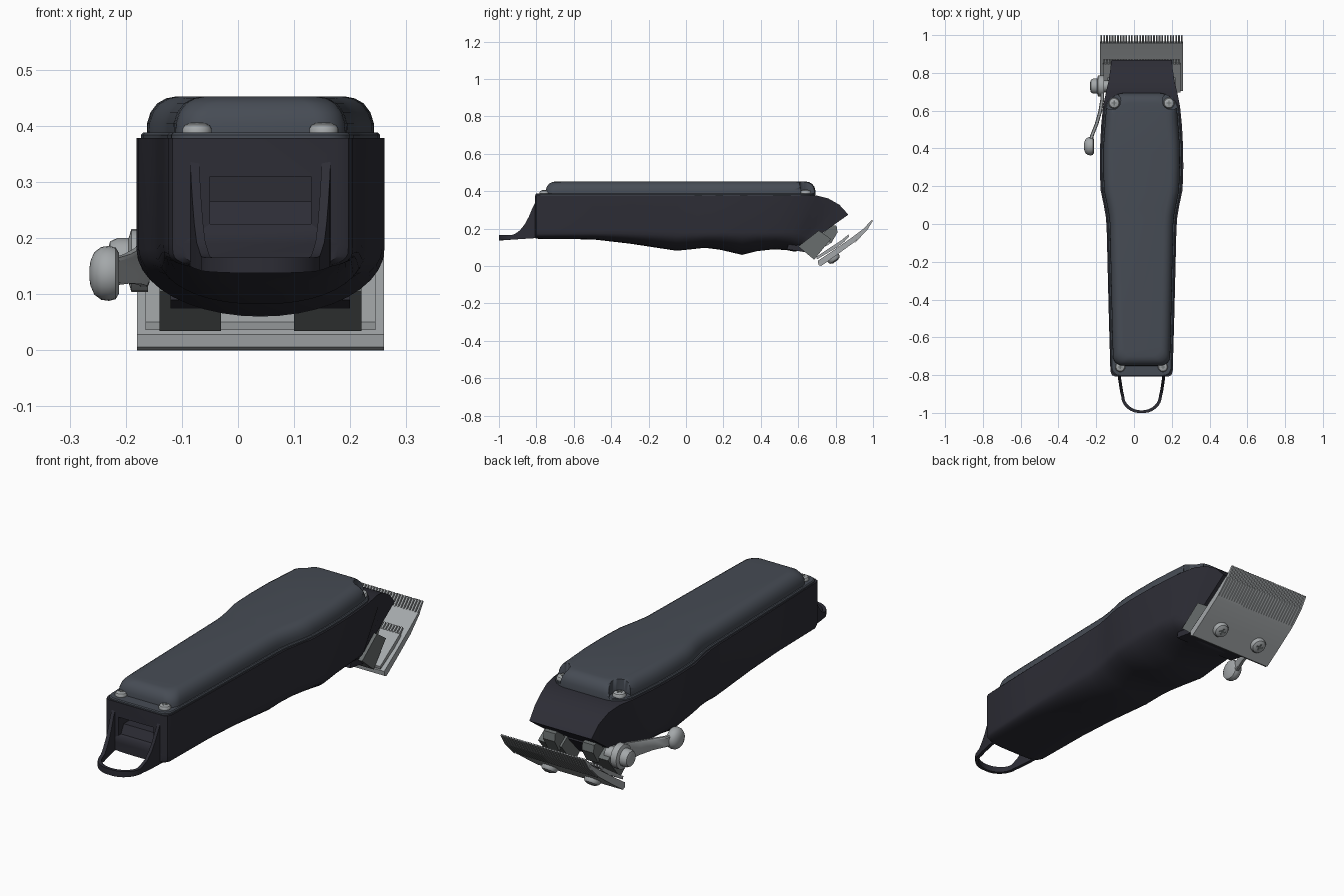
import bpy, bmesh, math
from mathutils import Vector, Matrix

if "Cube" in bpy.data.objects:
    bpy.data.objects.remove(bpy.data.objects["Cube"])

CX = 0.04  # centre line of the housing


def material(name, rgb):
    m = bpy.data.materials.new(name)
    m.diffuse_color = (*rgb, 1)
    m.use_nodes = True
    m.node_tree.nodes["Principled BSDF"].inputs["Base Color"].default_value = m.diffuse_color
    return m


BLACK = material("black_plastic", (0.026, 0.026, 0.036))
SLATE = material("slate_lid", (0.062, 0.072, 0.09))
STEEL = material("light_steel", (0.37, 0.39, 0.40))
GREY = material("grey_metal", (0.14, 0.155, 0.155))


def finish(bm, name, mat, angle=35):
    bmesh.ops.recalc_face_normals(bm, faces=bm.faces[:])
    me = bpy.data.meshes.new(name)
    bm.to_mesh(me)
    bm.free()
    me.materials.append(mat)
    ob = bpy.data.objects.new(name, me)
    bpy.context.collection.objects.link(ob)
    bpy.ops.object.select_all(action='DESELECT')
    ob.select_set(True)
    bpy.context.view_layer.objects.active = ob
    bpy.ops.object.shade_smooth_by_angle(angle=math.radians(angle))
    return ob


def loft(name, rings, mat, closed=False, angle=35):
    bm = bmesh.new()
    vs = [[bm.verts.new(p) for p in r] for r in rings]
    n = len(vs[0])
    pairs = list(zip(vs, vs[1:])) + ([(vs[-1], vs[0])] if closed else [])
    for a, b in pairs:
        for i in range(n):
            j = (i + 1) % n
            bm.faces.new((a[i], a[j], b[j], b[i]))
    if not closed:
        bm.faces.new(vs[0])
        bm.faces.new(vs[-1])
    return finish(bm, name, mat, angle)


def extrude_x(name, profile, spans, mat, angle=35):
    """Side profile of (y, z) points extruded over each (x0, x1) span."""
    bm = bmesh.new()
    for x0, x1 in spans:
        f = bm.faces.new([bm.verts.new((x0, y, z)) for y, z in profile])
        g = bmesh.ops.extrude_face_region(bm, geom=[f])["geom"]
        bmesh.ops.translate(bm, vec=(x1 - x0, 0, 0),
                            verts=[v for v in g if isinstance(v, bmesh.types.BMVert)])
    return finish(bm, name, mat, angle)


def turned(name, loc, axis, profile, mat, n=24, stretch=(1, 1, 1)):
    """Lathe of (radius, height) points about an axis."""
    rot = Vector((0, 0, 1)).rotation_difference(Vector(axis)).to_matrix()
    rings = []
    for r, h in profile:
        ring = []
        for k in range(n):
            a = 2 * math.pi * k / n
            p = rot @ Vector((r * math.cos(a), r * math.sin(a), h))
            ring.append(Vector(loc) + Vector([c * s for c, s in zip(p, stretch)]))
        rings.append(ring)
    return loft(name, rings, mat)


def screw(name, loc, axis, r):
    turned(name, loc, axis, [(r, 0), (r, .3 * r), (.85 * r, .55 * r), (.5 * r, .7 * r)], STEEL)
    rot = Vector((0, 0, 1)).rotation_difference(Vector(axis)).to_matrix().to_4x4()
    bm = bmesh.new()
    for size in ((.9, .22, .1), (.22, .9, .1)):
        m = (Matrix.Translation(loc) @ rot @ Matrix.Translation((0, 0, .69 * r))
             @ Matrix.Diagonal((size[0] * r, size[1] * r, size[2] * r, 1)))
        bmesh.ops.create_cube(bm, size=1, matrix=m)
    finish(bm, name + "_slot", GREY)


def cut(ob, cutter):
    mod = ob.modifiers.new("cut", 'BOOLEAN')
    mod.operation = 'DIFFERENCE'
    mod.object = cutter
    mod.solver = 'EXACT'
    bpy.context.view_layer.objects.active = ob
    bpy.ops.object.modifier_apply(modifier=mod.name)
    bpy.data.objects.remove(cutter)


# housing: sections (top y, bottom y, half width, top z, side z, bottom z, roundness)
sections = [
    (-.808, -.808, .140, .378, .19, .150, .5), (-.80, -.80, .157, .378, .19, .147, .5),
    (-.78, -.78, .165, .378, .19, .145, .5), (-.5, -.5, .173, .378, .19, .143, .6),
    (-.3, -.3, .178, .378, .19, .120, .75), (-.05, -.05, .184, .378, .18, .082, .9),
    (.03, .03, .188, .378, .18, .090, .9), (.10, .10, .200, .378, .18, .098, .9),
    (.18, .18, .217, .378, .18, .088, 1), (.30, .30, .221, .378, .18, .060, 1),
    (.40, .38, .220, .378, .18, .080, 1), (.52, .47, .214, .378, .18, .090, .95),
    (.62, .54, .204, .378, .18, .085, .9), (.70, .575, .188, .377, .17, .078, .8),
    (.76, .585, .174, .362, .16, .078, .7), (.82, .592, .165, .328, .15, .080, .7),
    (.868, .60, .160, .275, .14, .085, .6)]
rings = []
for yt, yb, w, zt, zs, zb, p in sections:
    pts = [(-w, zt)]
    for k in range(21):
        t = math.pi * k / 20
        c = math.cos(t)
        pts.append((-math.copysign(abs(c) ** p, c) * w,
                    zs - (zs - zb) * abs(math.sin(t)) ** p))
    pts.append((w, zt))
    rings.append([(CX + x, yb + (yt - yb) * (z - zb) / (zt - zb), z) for x, z in pts])
housing = loft("housing", rings, BLACK, angle=30)

# recessed socket in the rear wall
cut(housing, extrude_x("socket_cutter", [(-.9, .225), (-.79, .225), (-.77, .265),
                                         (-.72, .265), (-.72, .31), (-.9, .31)],
                       [(CX - .09, CX + .09)], BLACK))

# lid outline
KEYS = [(-.81, .165), (-.6, .172), (0, .185), (.06, .191), (.12, .204), (.18, .216),
        (.3, .220), (.42, .219), (.6, .206), (.71, .186)]


def half_width(y):
    for (a, wa), (b, wb) in zip(KEYS, KEYS[1:]):
        if y <= b:
            return wa + (wb - wa) * (y - a) / (b - a)
    return KEYS[-1][1]


def outline(y0, y1, r0, r1, inset, z):
    y0, y1 = y0 + inset, y1 - inset
    steps = [1 - math.cos(k * math.pi / 14) for k in range(8)]
    ys = [(y0 + r0 * s, r0 - r0 * math.sqrt(max(0, 1 - (1 - s) ** 2))) for s in steps]
    lo, hi = y0 + r0, y1 - r1
    ys += [(lo + (hi - lo) * k / 30, 0) for k in range(1, 30)]
    ys += [(y1 - r1 * s, r1 - r1 * math.sqrt(max(0, 1 - (1 - s) ** 2))) for s in reversed(steps)]
    side = [(half_width(y) - inset - d, y) for y, d in ys]
    return [(CX + w, y, z) for w, y in side] + [(CX - w, y, z) for w, y in reversed(side)]


loft("lid_flange", [outline(-.812, .697, .04, .08, i, z)
                    for i, z in ((.007, .372), (.007, .384), (.011, .388))], SLATE)
lid = loft("lid", [outline(-.768, .71, .05, .075, i, z) for i, z in
                   ((.017, .38), (.018, .405), (.024, .424), (.036, .440), (.052, .449), (.068, .452))],
           SLATE, angle=40)

# screw pockets in the lid, and the lid screws
for s in (-1, 1):
    x = CX + s * .145
    cut(lid, turned("pocket_cutter", (x + s * .012, .652, 0), (0, 0, 1),
                    [(.047, .389), (.047, .6)], SLATE))
    screw("lid_front_screw", (x, .64, .387), (0, 0, 1), .029)
    screw("lid_rear_screw", (CX + s * .113, -.757, .387), (0, 0, 1), .026)

# hanging loop: thin U-shaped wall that drops from the rear face
path = [(-.118, -.79), (-.116, -.82), (-.113, -.84), (-.110, -.86), (-.106, -.885), (-.10, -.91)]
arc = [(-.10 * math.cos(a), -.91 - .085 * math.sin(a))
       for a in (math.pi * k / 16 for k in range(1, 16))]
path = path + arc + [(-x, y) for x, y in reversed(path)]


def loop_top(y):
    t = min(1, max(0, (-.80 - y) / .15))
    return .165 + .205 * (1 - t) ** 2.4


rings = []
for i, (x, y) in enumerate(path):
    a, b = path[max(0, i - 1)], path[min(len(path) - 1, i + 1)]
    d = Vector((b[0] - a[0], b[1] - a[1])).normalized()
    nx, ny = d.y * .008, -d.x * .008
    zb, zt = .15 + .013 * min(0, (y + .8) / .2), loop_top(y)
    rings.append([(CX + x + s * nx, max(-1, y + s * ny), z)
                  for s, z in ((1, zb), (1, zt), (-1, zt), (-1, zb))])
loft("hanging_loop", rings, BLACK)


def tooth_spans(half, count):
    pitch = 2 * half / count
    return [(CX - half + pitch * (k + .2), CX - half + pitch * (k + .8)) for k in range(count)]


# fixed blade with comb teeth and underside ribs
blade = extrude_x("fixed_blade", [(.722, 0), (.80, .055), (.90, .128), (.965, .195), (.957, .206),
                                  (.89, .155), (.80, .092), (.705, .028), (.708, .006)],
                  [(CX - .22, CX + .22)], STEEL)
extrude_x("fixed_blade_teeth", [(.90, .122), (.967, .190), (1.0, .243), (.992, .246), (.955, .206)],
          tooth_spans(.22, 30), STEEL)

# moving blade with teeth
extrude_x("moving_blade", [(.70, .036), (.80, .095), (.852, .134), (.845, .148), (.80, .118), (.697, .05)],
          [(CX - .205, CX + .205)], STEEL)
extrude_x("moving_blade_teeth", [(.84, .127), (.872, .158), (.868, .168), (.842, .148)],
          tooth_spans(.205, 28), STEEL)

# blade seat, mounting arms and drive posts
extrude_x("blade_seat", [(.54, .09), (.64, .074), (.725, .165), (.70, .215), (.56, .17)],
          [(CX - .16, CX + .16)], BLACK)
extrude_x("mounting_arm", [(.60, .105), (.685, .034), (.775, .145), (.71, .19)],
          [(CX - .18, CX - .07), (CX + .06, CX + .18)], GREY)
extrude_x("drive_post", [(.73, .17), (.775, .12), (.81, .18), (.805, .215), (.775, .22)],
          [(CX - .13, CX - .07), (CX + .07, CX + .13)], GREY)
for s in (-1, 1):
    screw("blade_screw", (CX + s * .11, .785, .046), (0, .57, -.82), .036)

# adjusting lever: pivot, bent arm and end knob
turned("lever_pivot", (-.11, .73, .16), (-1, 0, 0),
       [(.03, 0), (.03, .05), (.056, .05), (.056, .08), (.04, .085), (.04, .105), (.034, .118), (.02, .122)],
       STEEL)
rings = []
for x, y, z, h in ((-.168, .75, .16, .05), (-.168, .66, .155, .04), (-.178, .60, .15, .032),
                   (-.198, .53, .145, .026), (-.222, .47, .14, .024), (-.235, .42, .137, .024)):
    rings.append([(x + sx * .010, y, z + sz * h) for sx, sz in
                  ((-1, -.8), (-.6, -1), (.6, -1), (1, -.8), (1, .8), (.6, 1), (-.6, 1), (-1, .8))])
loft("lever_arm", rings, STEEL)
turned("lever_knob", (-.212, .412, .137), (-1, 0, 0),
       [(.036, 0), (.046, .006), (.049, .018), (.047, .032), (.038, .044), (.022, .051), (.008, .053)], STEEL)
